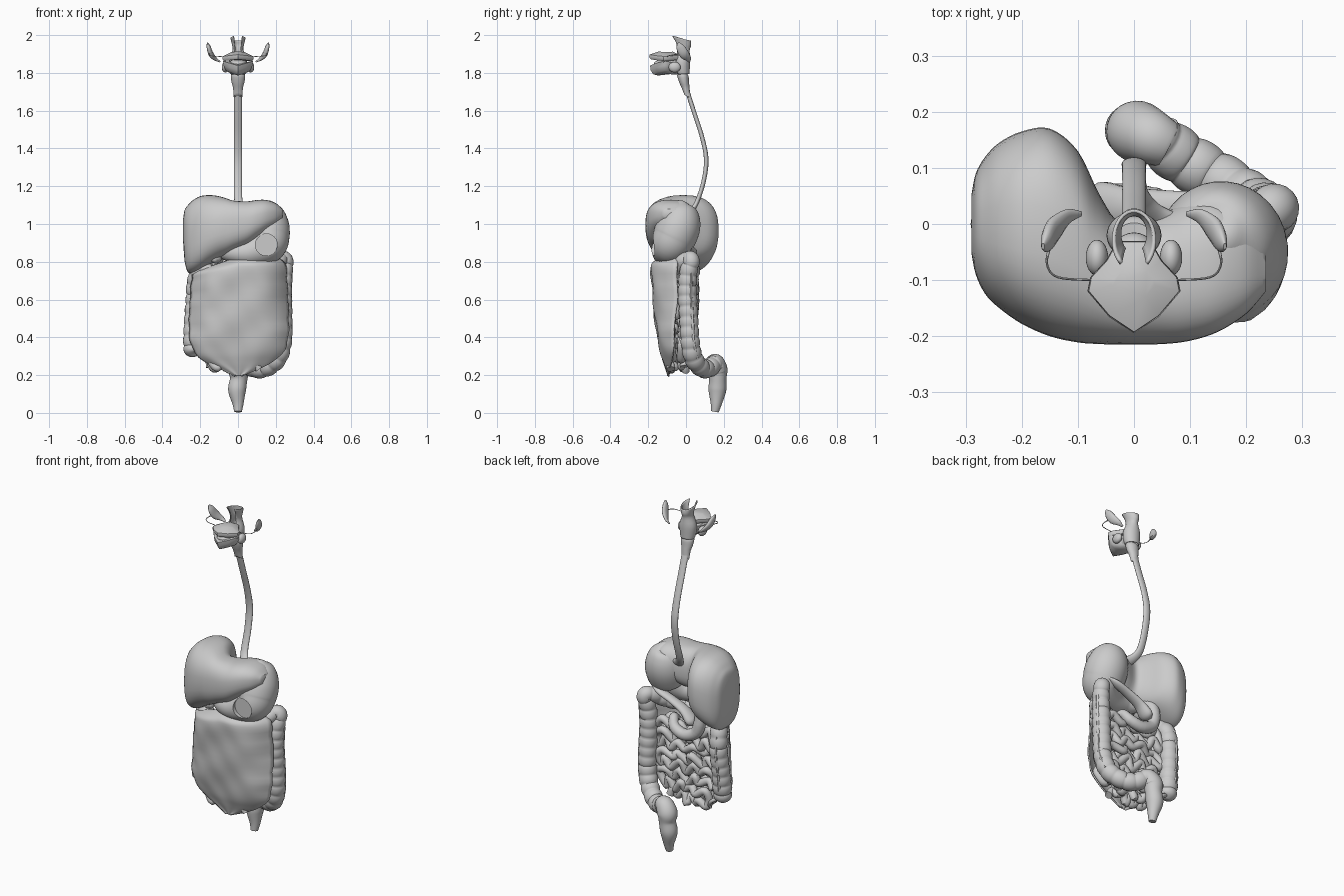
import bpy, bmesh, math, random
from mathutils import Vector as V
random.seed(4)


def loft(name, rings, closed=True, caps=True):
    bm = bmesh.new()
    vs = [[bm.verts.new(p) for p in r] for r in rings]
    n = len(vs[0])
    for a, b in zip(vs, vs[1:]):
        for i in range(n if closed else n - 1):
            j = (i + 1) % n
            bm.faces.new((a[i], a[j], b[j], b[i]))
    if caps and closed:
        bm.faces.new(vs[0][::-1])
        bm.faces.new(vs[-1])
    bmesh.ops.recalc_face_normals(bm, faces=bm.faces)
    me = bpy.data.meshes.new(name)
    bm.to_mesh(me)
    bm.free()
    ob = bpy.data.objects.new(name, me)
    bpy.context.collection.objects.link(ob)
    return ob


def spline(rows, steps):
    """Catmull-Rom through rows of any width."""
    out, n = [], len(rows)
    for i in range(n - 1):
        q = [rows[max(0, i - 1)], rows[i], rows[i + 1], rows[min(n - 1, i + 2)]]
        for k in range(steps):
            t = k / steps
            out.append([0.5 * (2*b + (c - a)*t + (2*a - 5*b + 4*c - d)*t*t + (3*b - a - 3*c + d)*t**3)
                        for a, b, c, d in zip(*q)])
    out.append(list(rows[-1]))
    return out


def tube(name, pts, steps=6, sides=16, squash=(1, 1), pitch=0, amp=0):
    """Sweep along x, y, z, radius points; pitch and amp give pouches."""
    s = spline(pts, steps)
    p = [V(r[:3]) for r in s]
    nrm, dist, rings = None, 0, []
    for i, c in enumerate(p):
        t = (p[min(i + 1, len(p) - 1)] - p[max(i - 1, 0)]).normalized()
        if nrm is None:
            nrm = V((1, 0, 0)) if abs(t.x) < 0.8 else V((0, 1, 0))
        nrm = (nrm - t * nrm.dot(t)).normalized()
        bi = t.cross(nrm)
        dist += (c - p[i - 1]).length if i else 0
        r = max(s[i][3], 0.001)
        if pitch:
            r *= 1 - amp + 2 * amp * abs(math.sin(math.pi * dist / pitch)) ** 0.6
        rings.append([c + nrm * (r * squash[0] * math.cos(a)) + bi * (r * squash[1] * math.sin(a))
                      for a in (2 * math.pi * k / sides for k in range(sides))])
    return loft(name, rings)


def blob(name, loc, size):
    bpy.ops.mesh.primitive_uv_sphere_add(segments=24, ring_count=14, radius=1, location=loc)
    ob = bpy.context.object
    ob.name, ob.scale = name, size
    return ob


def power(c, e):
    return math.copysign(abs(c) ** e, c)


# Liver: stations along x of y min, y max, z min, z max
st = [(-.29, -.05, .05, .90, 1.03), (-.282, -.09, .09, .80, 1.075), (-.265, -.125, .12, .745, 1.10),
      (-.24, -.15, .145, .74, 1.125), (-.2, -.178, .165, .755, 1.147), (-.15, -.20, .17, .785, 1.153),
      (-.1, -.211, .13, .815, 1.147), (-.06, -.214, .05, .84, 1.135), (-.02, -.215, 0, .865, 1.123),
      (.05, -.214, .02, .89, 1.12), (.1, -.208, .04, .92, 1.127), (.15, -.192, .04, .955, 1.127),
      (.2, -.16, .01, .99, 1.11), (.235, -.12, -.04, 1.03, 1.08)]
rings = []
for x, y0, y1, z0, z1 in spline(st, 4):
    ring = []
    for k in range(40):
        a = 2 * math.pi * k / 40
        ring.append((x, (y0 + y1) / 2 + (y1 - y0) / 2 * power(math.cos(a), .78),
                     (z0 + z1) / 2 + (z1 - z0) / 2 * power(math.sin(a), .78)))
    rings.append(ring)
loft("liver", rings)
tube("gallbladder", [(-.12, -.12, .80, .005), (-.12, -.11, .81, .024), (-.11, -.08, .83, .028),
                     (-.09, -.03, .86, .012), (-.07, .02, .87, .006)])

# Stomach with a round window cut into its front
stomach = tube("stomach", [(.14, -.01, 1.112, .012), (.145, -.015, 1.10, .05), (.15, -.02, 1.065, .09),
                           (.155, -.035, 1.0, .114), (.157, -.06, .935, .116), (.145, -.085, .888, .104),
                           (.06, -.105, .85, .074), (-.02, -.10, .848, .055), (-.07, -.07, .85, .04),
                           (-.09, -.03, .85, .026)], 7, 32)
bpy.ops.mesh.primitive_cylinder_add(vertices=40, radius=.058, depth=.2, location=(.15, -.26, .89),
                                    rotation=(math.pi / 2, 0, 0))
cutter = bpy.context.object
cutter.name, cutter.hide_render = "window_cutter", True
mod = stomach.modifiers.new("window", 'BOOLEAN')
mod.operation, mod.solver, mod.object = 'DIFFERENCE', 'EXACT', cutter
bpy.context.view_layer.objects.active = stomach
bpy.ops.object.modifier_apply(modifier=mod.name)
bpy.data.objects.remove(cutter)

# Duodenum and pancreas
tube("duodenum", [(-.08, -.04, .85, .027), (-.11, .01, .82, .034), (-.115, .03, .75, .034),
                  (-.09, .035, .68, .033), (-.02, .04, .65, .032), (.05, .03, .67, .03), (.08, .0, .71, .025),
                  (.09, -.04, .69, .022)], 8, 16, pitch=.02, amp=.03)
tube("pancreas", [(-.085, .03, .72, .012), (-.06, .03, .74, .045), (-.01, .03, .79, .036),
                  (.07, .03, .83, .03), (.15, .03, .86, .026), (.2, .025, .88, .008)], 6, 14, (.6, 1))

# Greater omentum: rows of z, half width, front y, depth of the side wrap
rows = [(.83, .20, -.115, .05), (.80, .242, -.172, .125), (.76, .252, -.187, .14), (.65, .258, -.178, .13),
        (.5, .264, -.166, .11), (.4, .262, -.152, .085), (.32, .235, -.136, .065), (.27, .18, -.12, .045),
        (.23, .1, -.107, .02), (.195, .02, -.097, .0)]
rings = []
for z, w, yf, d in spline(rows, 4):
    ring = []
    for k in range(41):
        u = k / 20 - 1
        zz = z - .07 * max(0, -u) * max(0, (z - .5) / .33)
        wob = .003 * math.sin(8 * u + 5 * z) * math.sin(23 * z + 3 * u) + .002 * math.sin(5 * u - 27 * z)
        ring.append((u * w + .005 + .003 * math.sin(60 * z) * abs(u), yf + d * abs(u) ** 3.5 + wob, zz))
    rings.append(ring)
om = loft("omentum", rings, closed=False)
om.modifiers.new("thickness", 'SOLIDIFY').thickness = .008

# Large intestine with pouches, its bands, rectum and appendix
colon = [(-.235, -.01, .30, .02), (-.238, -.005, .325, .045), (-.238, .0, .38, .05), (-.236, .01, .48, .048),
         (-.228, .02, .6, .047), (-.222, .01, .70, .045), (-.19, -.04, .745, .042), (-.1, -.10, .74, .04),
         (0, -.12, .735, .04), (.1, -.11, .745, .04), (.18, -.06, .77, .04), (.23, .01, .815, .04),
         (.25, .028, .80, .042), (.242, .012, .74, .045), (.236, .008, .63, .048), (.238, .015, .5, .048),
         (.236, .022, .38, .048), (.21, .04, .29, .048), (.15, .08, .24, .047), (.09, .115, .235, .048),
         (.045, .15, .26, .046)]
tube("colon", colon, 16, 20, pitch=.055, amp=.065)
tube("ascending_band", [(x - .012, y + .9 * r, z, .008) for x, y, z, r in colon[2:6]], 8, 8)
tube("descending_band", [(x + .85 * r, y + .4 * r, z, .008) for x, y, z, r in colon[13:18]], 8, 8)
tube("rectum", [(.06, .14, .262, .042), (.03, .155, .262, .05), (.006, .165, .225, .055), (.004, .168, .18, .046),
                (-.005, .166, .12, .047), (0, .16, .05, .03), (0, .153, .006, .02)], 8, 24)
tube("appendix", [(-.21, .01, .31, .012), (-.18, .02, .29, .01), (-.16, .01, .26, .009), (-.165, 0, .24, .006)], 6, 10)

# Small intestine: two winding layers kept behind the omentum
for layer, name in enumerate(("small_intestine_front", "small_intestine_back")):
    path = []
    for i in range(8):
        z = .255 + .058 * i
        w = min(.185, .12 + .03 * i)
        for j in range(9):
            u = (j / 4 - 1) * (1 if i % 2 else -1)
            y = -.012 if layer else -.068 - .045 * (i / 7) * (1 - abs(u))
            path.append((u * w + random.uniform(-.016, .016), y + random.uniform(-.016, .016),
                         z + .02 * (1 if j % 2 else -1) + random.uniform(-.014, .014), .022))
    tube(name, path, 6, 12)

# Oesophagus
tube("oesophagus", [(0, .008, 1.70, .021), (0, .04, 1.60, .021), (0, .085, 1.46, .021), (0, .107, 1.34, .022),
                    (0, .092, 1.22, .021), (.004, .055, 1.11, .022), (.03, .02, 1.06, .026),
                    (.08, -.01, 1.03, .034)], 8, 20, (1, .55))

# Throat: open gutter above, closed larynx below (z, centre y, half width, half depth, rim slope)
throat = [(1.985, -.03, .034, .05, -.3), (1.955, -.018, .027, .04, -.2), (1.92, -.018, .023, .032, 0),
          (1.87, -.02, .042, .036, 0), (1.82, -.02, .04, .034, 0), (1.795, -.015, .034, .028, 0)]
larynx = [(1.80, -.02, .03, .022, 0), (1.785, -.017, .038, .03, 0), (1.75, -.01, .034, .026, 0),
          (1.72, -.002, .026, .021, 0), (1.675, .007, .024, .016, -.6)]
for name, table, a0, a1 in (("pharynx", throat, -.9, math.pi + .9), ("larynx", larynx, 0, math.pi * 23 / 12)):
    ob = loft(name, [[(rx * math.cos(a), y + ry * math.sin(a), z + k * ry * math.sin(a))
                      for a in (a0 + (a1 - a0) * i / 23 for i in range(24))]
                     for z, y, rx, ry, k in spline(table, 3)], closed=name == "larynx")
    if name == "pharynx":
        ob.modifiers.new("wall", 'SOLIDIFY').thickness = .006

# Mouth: palate and bowl-shaped floor from one outline, then the tongue
half = [(0, -.195), (.045, -.165), (.083, -.12), (.078, -.095), (.05, -.065), (.03, -.03)]
outline = half + [(-x, y) for x, y in half[:0:-1]]
for name, sections in (("palate", ((.9, 1.872), (1, 1.884), (.97, 1.897), (.45, 1.914))),
                       ("mouth_floor", ((.5, 1.786), (.78, 1.793), (.92, 1.815), (.95, 1.838), (.8, 1.842)))):
    rise = -.12 if name == "palate" else .3
    loft(name, [[(x * s, y * s - (1 - s) * .1, z + abs(x) * rise * s) for x, y in outline] for s, z in sections])
blob("tongue", (0, -.10, 1.85), (.05, .07, .022))
blob("tongue_root", (0, -.055, 1.83), (.04, .04, .038))

# Paired salivary glands and ducts
for s, side in ((-1, "left"), (1, "right")):
    tube("parotid_gland_" + side, [(s * .162, -.04, 1.96, .006), (s * .155, -.03, 1.935, .022),
                                   (s * .143, -.01, 1.90, .026), (s * .12, .012, 1.875, .016),
                                   (s * .094, .018, 1.858, .005)], 6, 14, (.5, 1))
    tube("parotid_duct_" + side, [(s * .15, -.04, 1.90, .003), (s * .155, -.072, 1.895, .002),
                                  (s * .135, -.095, 1.89, .002), (s * .07, -.1, 1.885, .002)], 6, 8)
    blob("jaw_gland_" + side, (s * .066, -.06, 1.83), (.02, .032, .028))

# Smooth shading with sharp edges kept
bpy.ops.object.select_all(action='SELECT')
bpy.context.view_layer.objects.active = stomach
bpy.ops.object.shade_smooth_by_angle(angle=math.radians(45))
